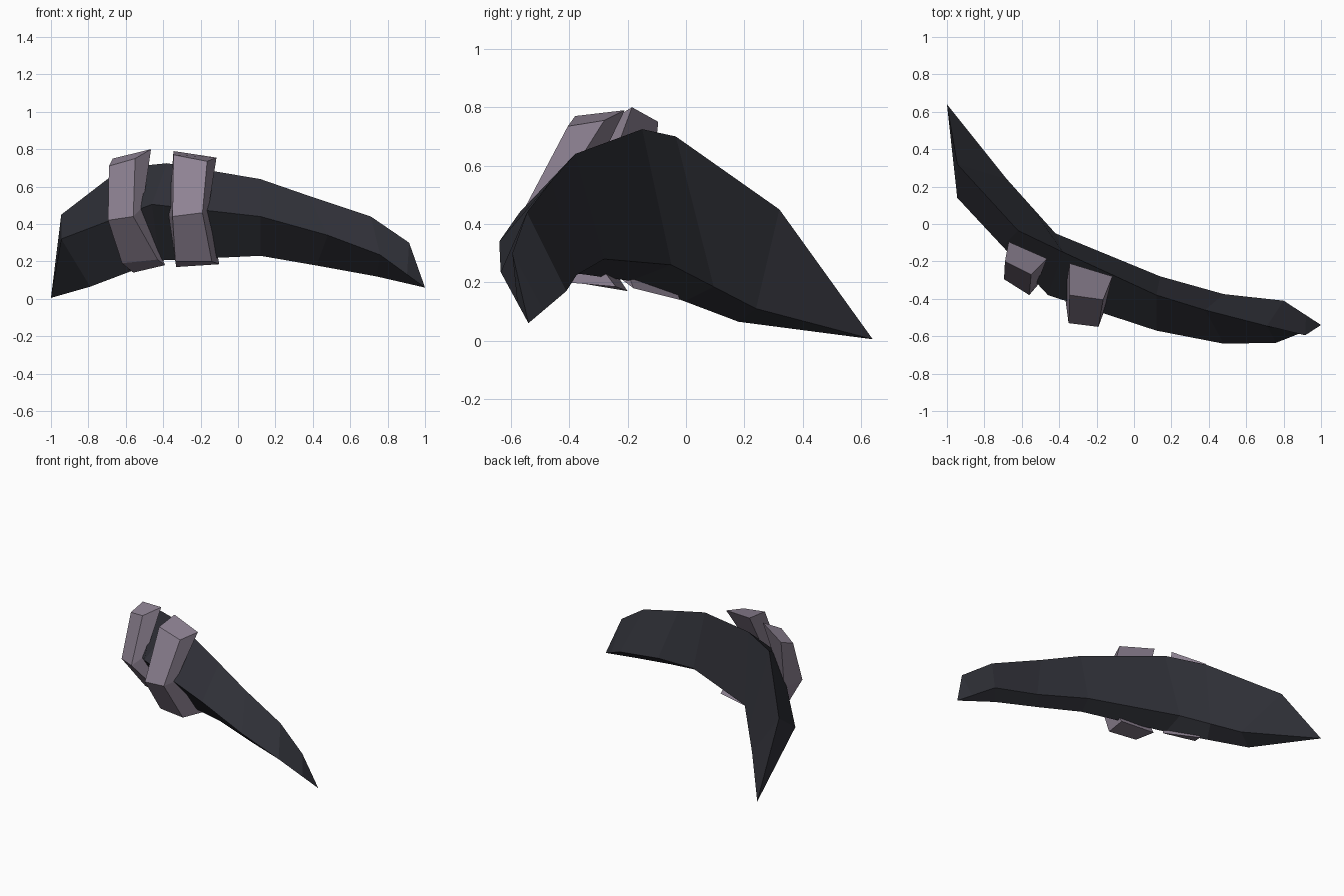
import bpy, bmesh
from mathutils import Vector

if "Cube" in bpy.data.objects:
    bpy.data.objects.remove(bpy.data.objects["Cube"])


def material(name, rgb):
    m = bpy.data.materials.new(name)
    m.diffuse_color = (*rgb, 1)
    m.use_nodes = True
    m.node_tree.nodes["Principled BSDF"].inputs["Base Color"].default_value = m.diffuse_color
    return m


def loft(name, sections, mat, tips=None):
    """Skin four-point sections; close with tip points or flat caps."""
    bm = bmesh.new()
    rings = [[bm.verts.new(p) for p in s] for s in sections]
    for a, b in zip(rings, rings[1:]):
        for i in range(4):
            j = (i + 1) % 4
            bm.faces.new((a[i], a[j], b[j], b[i]))
    for k, ring in enumerate((rings[0], rings[-1])):
        if tips:
            tip = bm.verts.new(tips[k])
            for i in range(4):
                bm.faces.new((ring[i], ring[(i + 1) % 4], tip))
        else:
            bm.faces.new(ring)
    bmesh.ops.recalc_face_normals(bm, faces=bm.faces)
    me = bpy.data.meshes.new(name)
    bm.to_mesh(me)
    bm.free()
    me.materials.append(mat)
    ob = bpy.data.objects.new(name, me)
    bpy.context.collection.objects.link(ob)
    return ob


def mix(a, b, t):
    return Vector(a).lerp(Vector(b), t)


dark = material("charcoal", (0.029, 0.030, 0.039))
mauve = material("mauve grey", (0.27, 0.225, 0.29))

# Curved blade: each section is top ridge, front ridge, lower front, lower back
left_tip, right_tip = (-1, .64, .005), (1, -.54, .06)
s1 = [(-.945, .32, .45), (-.945, .14, .32), (-.79, .18, .065), (-.68, .24, .11)]
s3 = [(-.38, -.15, .725), (-.46, -.38, .505), (-.42, -.19, .205), (-.42, -.05, .26)]
s4 = [(.12, -.38, .64), (.12, -.57, .44), (.12, -.37, .23), (.14, -.28, .28)]
s5 = [(.38, -.46, .55), (.48, -.64, .34), (.42, -.43, .178), (.48, -.375, .225)]
s6 = [(.71, -.545, .44), (.76, -.635, .235), (.74, -.48, .12), (.8, -.41, .17)]
s2 = [(-.62, -.035, .70)] + [mix(a, b, .5) for a, b in zip(s1[1:], s3[1:])]
s7 = [(.915, -.595, .30)] + [mix(p, right_tip, .6) for p in s6[1:]]
loft("blade", [s1, s2, s3, s4, s5, s6, s7], dark, (left_tip, right_tip))

# Bands over the front: each section is outer left, outer right, inner right, inner left
loft("right_band", [
    [(-.345, -.38, .77), (-.165, -.405, .735), (-.115, -.28, .755), (-.345, -.21, .79)],
    [(-.35, -.53, .44), (-.19, -.55, .46), (-.16, -.46, .47), (-.37, -.38, .44)],
    [(-.335, -.38, .20), (-.14, -.41, .20), (-.10, -.24, .185), (-.33, -.20, .17)],
], mauve)
loft("left_band", [
    [(-.69, -.20, .71), (-.55, -.27, .75), (-.465, -.185, .80), (-.67, -.095, .75)],
    [(-.695, -.295, .42), (-.56, -.38, .44), (-.51, -.30, .49), (-.67, -.13, .42)],
    [(-.62, -.14, .19), (-.43, -.22, .21), (-.39, -.18, .18), (-.56, -.02, .14)],
], mauve)
